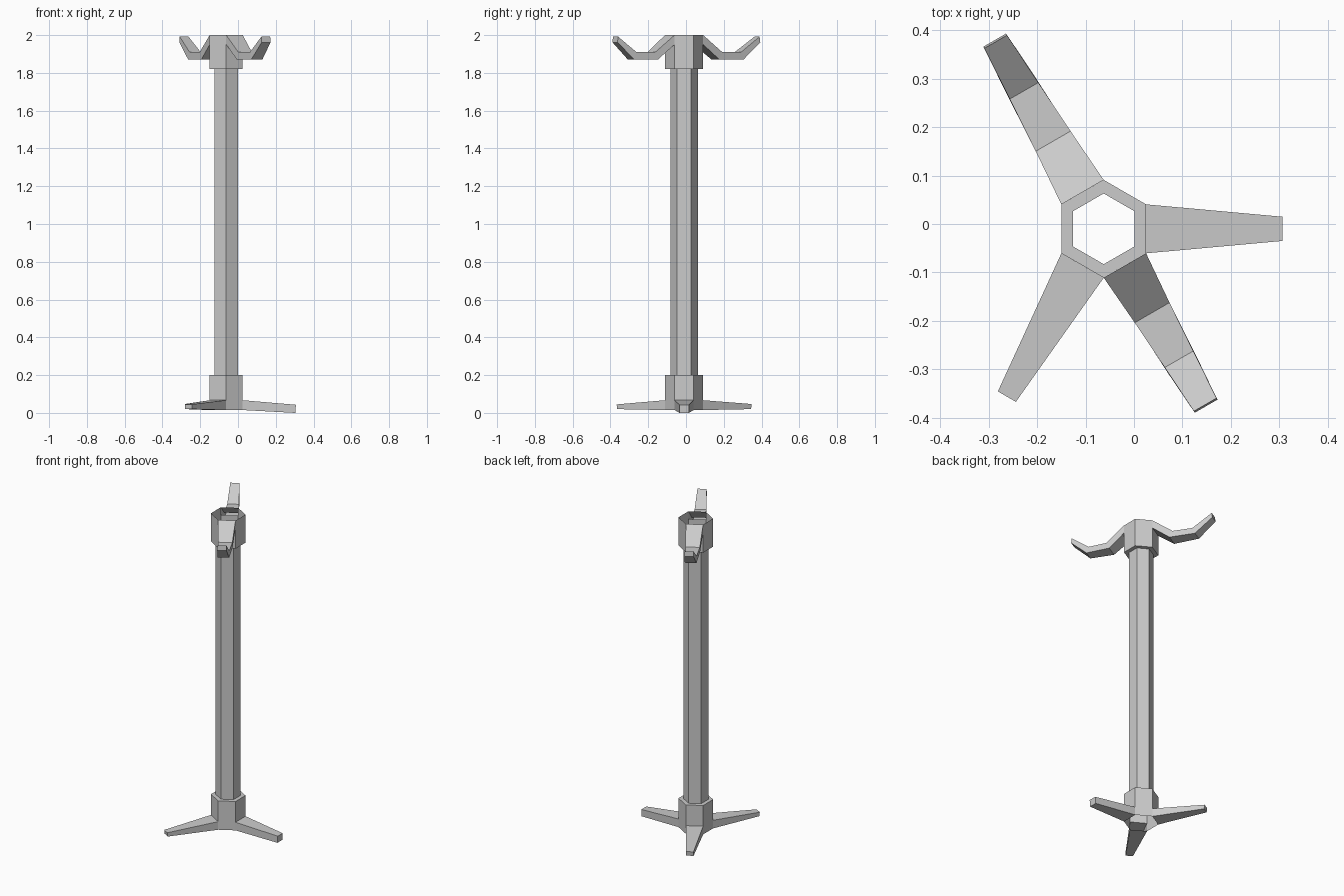
import bpy, bmesh, math
from mathutils import Vector

if "Cube" in bpy.data.objects:
    bpy.data.objects.remove(bpy.data.objects["Cube"])

CX, CY = -0.0625, -0.01      # post axis
R_COLLAR, R_POLE = 0.101, 0.073


def make(name, build):
    bm = bmesh.new()
    build(bm)
    bmesh.ops.remove_doubles(bm, verts=bm.verts, dist=0.0005)
    mesh = bpy.data.meshes.new(name)
    bm.to_mesh(mesh)
    bm.free()
    obj = bpy.data.objects.new(name, mesh)
    bpy.context.collection.objects.link(obj)
    return obj


def corner(k, r, z):
    a = math.radians(60 * k - 30)
    return Vector((CX + r * math.cos(a), CY + r * math.sin(a), z))


def quad(bm, pts):
    bm.faces.new([bm.verts.new(p) for p in pts])


def hex_wall(bm, r, z0, z1, k):
    quad(bm, [corner(k, r, z0), corner(k + 1, r, z0),
              corner(k + 1, r, z1), corner(k, r, z1)])


def pole(bm):
    for k in range(6):
        hex_wall(bm, R_POLE, 0.2, 1.82, k)


def collar(z0, z1, gaps, lip_z, lip_up):
    # hexagonal sleeve; gaps = {side: (low, high)} where a limb opens into it
    def build(bm):
        for k in range(6):
            lo, hi = gaps.get(k, (z1, z1))
            for a, b in ((z0, lo), (hi, z1)):
                if b - a > 0.001:
                    hex_wall(bm, R_COLLAR, a, b, k)
            lip = [corner(k, R_COLLAR, lip_z), corner(k + 1, R_COLLAR, lip_z),
                   corner(k + 1, R_POLE, lip_z), corner(k, R_POLE, lip_z)]
            quad(bm, lip if lip_up else lip[::-1])
    return build


def limb(side, stations, scale=1.0):
    # loft of (top r, top z, bottom r, bottom z, half width), capped at the tip
    a = math.radians(60 * side)
    out, across = Vector((math.cos(a), math.sin(a), 0)), Vector((-math.sin(a), math.cos(a), 0))
    root = R_COLLAR * math.cos(math.pi / 6)

    def build(bm):
        rings = []
        for rt, zt, rb, zb, w in stations:
            ring = []
            for r, z, s in ((rt, zt, -1), (rt, zt, 1), (rb, zb, 1), (rb, zb, -1)):
                r = root + (r - root) * scale
                p = Vector((CX, CY, z)) + out * r + across * (s * w)
                ring.append(bm.verts.new(p))
            rings.append(ring)
        for p, q in zip(rings, rings[1:]):
            for i in range(4):
                j = (i + 1) % 4
                bm.faces.new((p[i], q[i], q[j], p[j]))
        bm.faces.new(rings[-1][::-1])
        bmesh.ops.recalc_face_normals(bm, faces=bm.faces)
    return build


# Post and sleeves
make("pole", pole)
make("top_collar", collar(1.82, 2.0, {2: (1.95, 2.0), 5: (1.95, 2.0)}, 1.82, False))
make("base_collar", collar(0.015, 0.2, {k: (0.015, 0.067) for k in (0, 2, 4)}, 0.2, True))

# Curved-up cradle arms
arm = [(0.0875, 2.0, 0.0875, 1.95, 0.0505),
       (0.209, 1.91, 0.190, 1.872, 0.0415),
       (0.329, 1.91, 0.345, 1.872, 0.034),
       (0.446, 1.992, 0.450, 1.962, 0.027)]
make("back_arm", limb(2, arm))
make("front_arm", limb(5, arm, 0.925))

# Tapered feet
for name, side, length, lo, hi, w in (("right_foot", 0, 0.369, 0.0, 0.043, 0.025),
                                      ("back_foot", 2, 0.400, 0.02, 0.047, 0.0215),
                                      ("front_foot", 4, 0.400, 0.02, 0.045, 0.0215)):
    make(name, limb(side, [(0.0875, 0.067, 0.0875, 0.015, 0.0505),
                           (length, hi, length - 0.003, lo, w)]))
